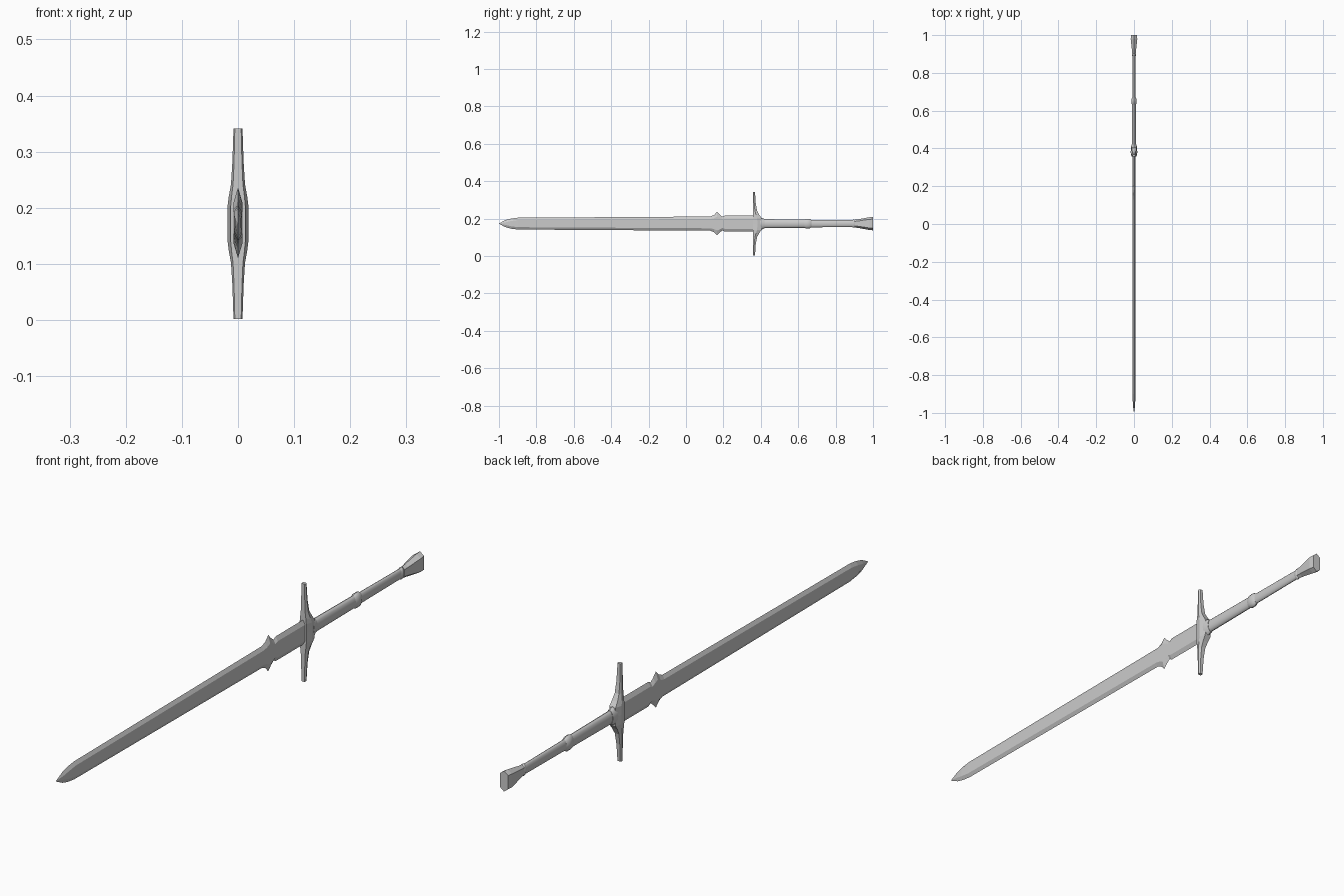
import bpy, math

if "Cube" in bpy.data.objects:
    bpy.data.objects.remove(bpy.data.objects["Cube"])

CZ = 0.173  # height of the sword's long axis


def loft(name, sections, smooth=False):
    """Skin a list of equally sized point rings and cap both ends."""
    n = len(sections[0])
    verts = [p for s in sections for p in s]
    faces = []
    for i in range(len(sections) - 1):
        for j in range(n):
            k = (j + 1) % n
            faces.append((i * n + j, i * n + k, (i + 1) * n + k, (i + 1) * n + j))
    faces.append(tuple(reversed(range(n))))
    faces.append(tuple(range((len(sections) - 1) * n, len(sections) * n)))
    mesh = bpy.data.meshes.new(name)
    mesh.from_pydata(verts, [], faces)
    ob = bpy.data.objects.new(name, mesh)
    bpy.context.collection.objects.link(ob)
    bpy.ops.object.select_all(action='DESELECT')
    ob.select_set(True)
    bpy.context.view_layer.objects.active = ob
    bpy.ops.object.mode_set(mode='EDIT')
    bpy.ops.mesh.select_all(action='SELECT')
    bpy.ops.mesh.normals_make_consistent(inside=False)
    bpy.ops.object.mode_set(mode='OBJECT')
    if smooth:
        bpy.ops.object.shade_smooth_by_angle(angle=math.radians(35))
    return ob


def hexagon(y, x, flat, edge):
    """Flat-sided section with pointed top and bottom edges."""
    return [(x, y, CZ - flat), (x, y, CZ + flat), (0, y, CZ + edge),
            (-x, y, CZ + flat), (-x, y, CZ - flat), (0, y, CZ - edge)]


def ellipse(y, rx, rz, n=16):
    return [(rx * math.cos(2 * math.pi * i / n), y,
             CZ + rz * math.sin(2 * math.pi * i / n)) for i in range(n)]


# Blade with bevelled edges, parrying hooks and ricasso: y, x half, flat half, edge half
blade = [(-1.0, .0004, .0004, .001), (-.965, .005, .007, .019), (-.935, .007, .014, .027),
         (-.90, .0075, .019, .0315), (.13, .008, .025, .038), (.15, .008, .029, .046),
         (.166, .008, .036, .063), (.18, .008, .031, .048), (.195, .008, .023, .036),
         (.207, .008, .028, .043), (.37, .008, .028, .043)]
loft("blade", [hexagon(*s) for s in blade])

# Crossguard: straight front, swept back: z offset, x half, back y
half = [(.0, .0185, .406), (.032, .0185, .404), (.048, .0165, .392),
        (.070, .0125, .380), (.110, .010, .373), (.170, .008, .369)]
arms = [(-z, x, b) for z, x, b in reversed(half[1:])] + half
guard = []
for z, x, back in arms:
    front = .357
    mid = front + (back - front) * .5
    h = CZ - .0015 + z
    guard.append([(x * .7, front, h), (x, mid, h), (x * .65, back, h),
                  (-x * .65, back, h), (-x, mid, h), (-x * .7, front, h)])
loft("crossguard", guard)

# Collar where the grip meets the guard
loft("grip_collar", [ellipse(*s) for s in
                     [(.395, .016, .034), (.410, .015, .030), (.420, .013, .025)]], True)

# Lower grip, ring and slimmer upper grip
loft("lower_grip", [ellipse(*s) for s in [(.40, .012, .024), (.645, .011, .022)]], True)
loft("grip_ring", [ellipse(*s) for s in
                   [(.632, .011, .022), (.642, .0145, .026), (.660, .0145, .026),
                    (.670, .009, .020)]], True)
loft("upper_grip", [ellipse(*s) for s in [(.65, .009, .020), (.91, .008, .018)]], True)
loft("pommel_neck", [ellipse(*s) for s in
                     [(.888, .008, .018), (.892, .010, .021), (.898, .010, .021),
                      (.902, .008, .018)]], True)

# Flared faceted pommel
pommel = [(.902, .0095, .012, .021), (.92, .011, .014, .023),
          (.98, .0175, .023, .034), (1.0, .0155, .024, .036)]
loft("pommel", [hexagon(*s) for s in pommel])
